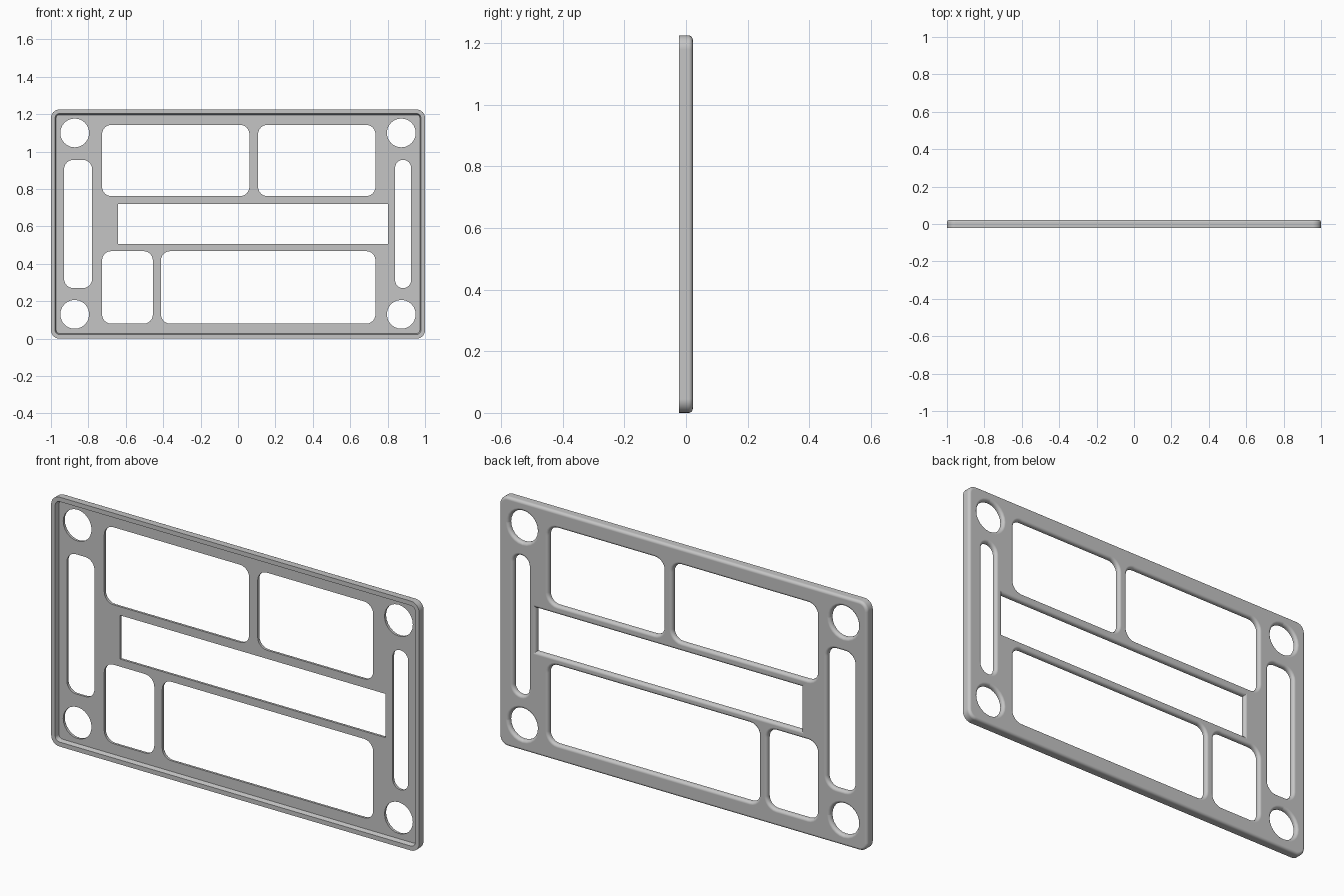
import bpy, bmesh, math

cube = bpy.data.objects.get("Cube")
if cube:
    bpy.data.objects.remove(cube)

HEIGHT = 1.225
BACK, FLOOR, FRONT = 0.022, 0.0, -0.022
FILLET = 0.014
STEPS = 6          # segments per rounded corner


def rounded_rect(bm, x0, x1, z0, z1, radius, y):
    """Closed ring of vertices for a rounded rectangle at depth y."""
    ring = []
    corners = [(x1, z1), (x0, z1), (x0, z0), (x1, z0)]
    signs = [(-1, -1), (1, -1), (1, 1), (-1, 1)]
    for k, ((cx, cz), (sx, sz)) in enumerate(zip(corners, signs)):
        for i in range(STEPS + 1):
            a = math.pi / 2 * (k + i / STEPS)
            ring.append(bm.verts.new((cx + radius * (sx + math.cos(a)), y,
                                      cz + radius * (sz + math.sin(a)))))
    return ring


def add_solid(bm, rect, radius, profile):
    """Loft a rounded rectangle through (outset, y) steps and cap both ends."""
    x0, x1, z0, z1 = rect
    rings = [rounded_rect(bm, x0 - d, x1 + d, z0 - d, z1 + d,
                          radius + d if radius > 0.01 else radius, y)
             for d, y in profile]
    for a, b in zip(rings, rings[1:]):
        for i in range(len(a)):
            j = (i + 1) % len(a)
            bm.faces.new((a[i], a[j], b[j], b[i]))
    bm.faces.new(rings[0])
    bm.faces.new(rings[-1])


def fillet(sign):
    """Quarter round on the back edge, inward (-1) or outward (+1)."""
    angles = [math.pi / 2 * i / 5 for i in range(6)]
    return [(sign * FILLET * (1 - math.cos(a)), BACK - FILLET * (1 - math.sin(a)))
            for a in angles]


def make_object(name, bm):
    bmesh.ops.recalc_face_normals(bm, faces=bm.faces)
    mesh = bpy.data.meshes.new(name)
    bm.to_mesh(mesh)
    bm.free()
    obj = bpy.data.objects.new(name, mesh)
    bpy.context.collection.objects.link(obj)
    return obj


# Plate: recessed floor, raised front lip, side wall, rounded back edge
bm = bmesh.new()
add_solid(bm, (-1, 1, 0, HEIGHT), 0.045,
          [(-0.028, FLOOR), (-0.022, FRONT), (0, FRONT)] + fillet(-1))
panel = make_object("panel_frame", bm)

# Openings: left, right, bottom, top, corner radius
openings = [
    (-0.93, -0.78, 0.27, 0.956, 0.05),
    (0.84, 0.925, 0.27, 0.956, 0.042),
    (-0.727, 0.061, 0.762, 1.143, 0.05),
    (0.107, 0.735, 0.762, 1.143, 0.05),
    (-0.642, 0.802, 0.505, 0.72, 0.001),
    (-0.727, -0.455, 0.08, 0.468, 0.05),
    (-0.412, 0.735, 0.08, 0.468, 0.05),
]
# Round corner holes
R = 0.077
for x in (-0.873, 0.873):
    for z in (0.13, 1.1):
        openings.append((x - R, x + R, z - R, z + R, R - 0.0005))

# Cutters flare out at the back to leave rounded opening edges
bm = bmesh.new()
for *rect, radius in openings:
    add_solid(bm, rect, radius, [(0, FRONT)] + fillet(1) + [(FILLET, BACK * 2)])
cutter = make_object("opening_cutter", bm)
cutter.hide_render = True

cut = panel.modifiers.new("openings", "BOOLEAN")
cut.operation = "DIFFERENCE"
cut.solver = "EXACT"
cut.object = cutter

bpy.ops.object.select_all(action="DESELECT")
panel.select_set(True)
bpy.context.view_layer.objects.active = panel
bpy.ops.object.modifier_apply(modifier=cut.name)
bpy.data.objects.remove(cutter)

# Plain grey finish
GREY = (0.56, 0.56, 0.56, 1)
mat = bpy.data.materials.new("grey")
mat.use_nodes = True
mat.diffuse_color = GREY
mat.node_tree.nodes["Principled BSDF"].inputs["Base Color"].default_value = GREY
panel.data.materials.clear()
panel.data.materials.append(mat)

# Smooth fillets, flat faces kept flat
bpy.ops.object.shade_smooth_by_angle(angle=math.radians(30))
weighted = panel.modifiers.new("weighted_normals", "WEIGHTED_NORMAL")
weighted.keep_sharp = True
